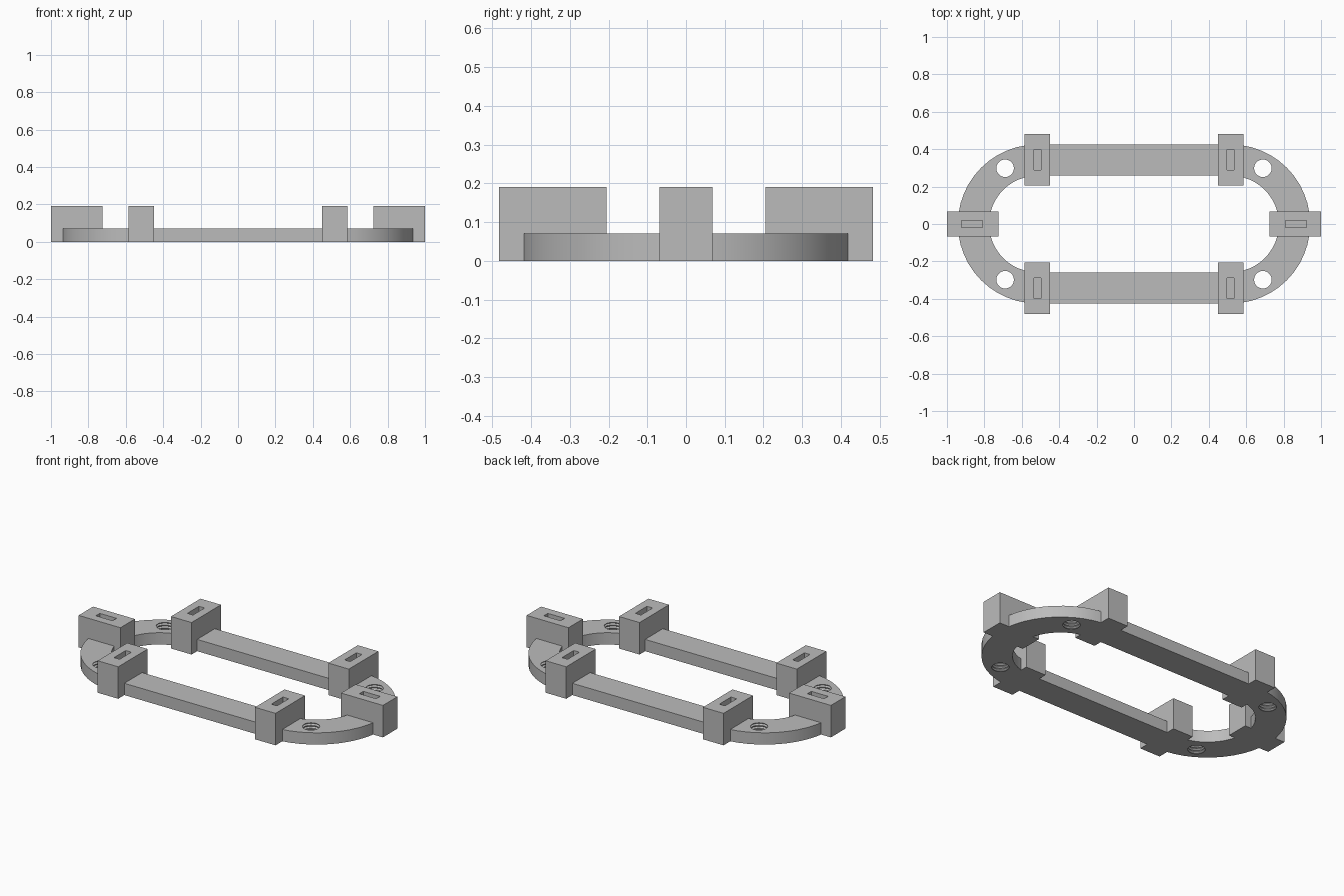
import bpy, bmesh, math

if "Cube" in bpy.data.objects:
    bpy.data.objects.remove(bpy.data.objects["Cube"])

H, TOP = 0.07, 0.19            # track thickness, block height
CX, R_OUT, R_IN = 0.517, 0.425, 0.258
R_MID = 0.344

grey = bpy.data.materials.new("plain grey")
grey.diffuse_color = (0.5, 0.5, 0.5, 1)
grey.use_nodes = True
grey.node_tree.nodes["Principled BSDF"].inputs["Base Color"].default_value = grey.diffuse_color


def make(name, bm):
    bmesh.ops.recalc_face_normals(bm, faces=bm.faces)
    me = bpy.data.meshes.new(name)
    bm.to_mesh(me)
    bm.free()
    me.materials.append(grey)
    ob = bpy.data.objects.new(name, me)
    bpy.context.collection.objects.link(ob)
    return ob


def box(name, cx, cy, sx, sy, z0, z1):
    bm = bmesh.new()
    bmesh.ops.create_cube(bm, size=1)
    for v in bm.verts:
        v.co = (cx + v.co.x * sx, cy + v.co.y * sy, z0 + (v.co.z + 0.5) * (z1 - z0))
    return make(name, bm)


def combine(target, tool, op):
    mod = target.modifiers.new(op.lower(), 'BOOLEAN')
    mod.operation, mod.solver, mod.object = op, 'EXACT', tool
    bpy.context.view_layer.objects.active = target
    bpy.ops.object.modifier_apply(modifier=mod.name)
    bpy.data.objects.remove(tool)


def stadium(r, n=24):
    pts = []
    for side, start in ((1, -math.pi / 2), (-1, math.pi / 2)):
        for i in range(n + 1):
            a = start + math.pi * i / n
            pts.append((side * CX + r * math.cos(a), r * math.sin(a)))
    return pts


# Oval track: outer and inner loops bridged into a flat band
bm = bmesh.new()
loops = [[bm.verts.new((x, y, z)) for x, y in stadium(r)]
         for r, z in ((R_OUT, 0), (R_OUT, H), (R_IN, H), (R_IN, 0))]
for k in range(4):
    a, b = loops[k], loops[(k + 1) % 4]
    for i in range(len(a)):
        j = (i + 1) % len(a)
        bm.faces.new((a[i], a[j], b[j], b[i]))
frame = make("oval_frame", bm)

# Raised blocks: four across the straights, one at each end
blocks = [(sx * CX, sy * R_MID, 0.135, 0.277) for sx in (-1, 1) for sy in (-1, 1)]
blocks += [(sx * 0.8625, 0, 0.275, 0.136) for sx in (-1, 1)]
for x, y, w, d in blocks:
    combine(frame, box("block", x, y, w, d, 0, TOP), 'UNION')

# Slots in the block tops
for x, y, w, d in blocks:
    sx, sy = (0.11, 0.037) if w > d else (0.037, 0.11)
    if w > d:
        x = math.copysign(0.866, x)
    combine(frame, box("slot_cutter", x, y, sx, sy, 0.08, TOP + 0.05), 'DIFFERENCE')


# Threaded holes: turned cutter with V grooves
def thread_cutter(cx, cy, n=24, turns=4):
    prof = [(0.047, -0.02)]
    pitch = H / turns
    for t in range(turns):
        z = t * pitch
        prof += [(0.047, z + 0.15 * pitch), (0.056, z + 0.5 * pitch), (0.047, z + 0.85 * pitch)]
    prof.append((0.047, H + 0.02))
    bm = bmesh.new()
    rings = [[bm.verts.new((cx + r * math.cos(math.tau * i / n),
                            cy + r * math.sin(math.tau * i / n), z))
              for i in range(n)] for r, z in prof]
    for a, b in zip(rings, rings[1:]):
        for i in range(n):
            bm.faces.new((a[i], a[(i + 1) % n], b[(i + 1) % n], b[i]))
    bm.faces.new(rings[0])
    bm.faces.new(rings[-1])
    return make("thread_cutter", bm)


for sx in (-1, 1):
    for sy in (-1, 1):
        combine(frame, thread_cutter(sx * 0.689, sy * 0.298), 'DIFFERENCE')

# Smooth curved ends, sharp block edges
bpy.ops.object.select_all(action='DESELECT')
frame.select_set(True)
bpy.context.view_layer.objects.active = frame
bpy.ops.object.shade_smooth_by_angle(angle=math.radians(30))
